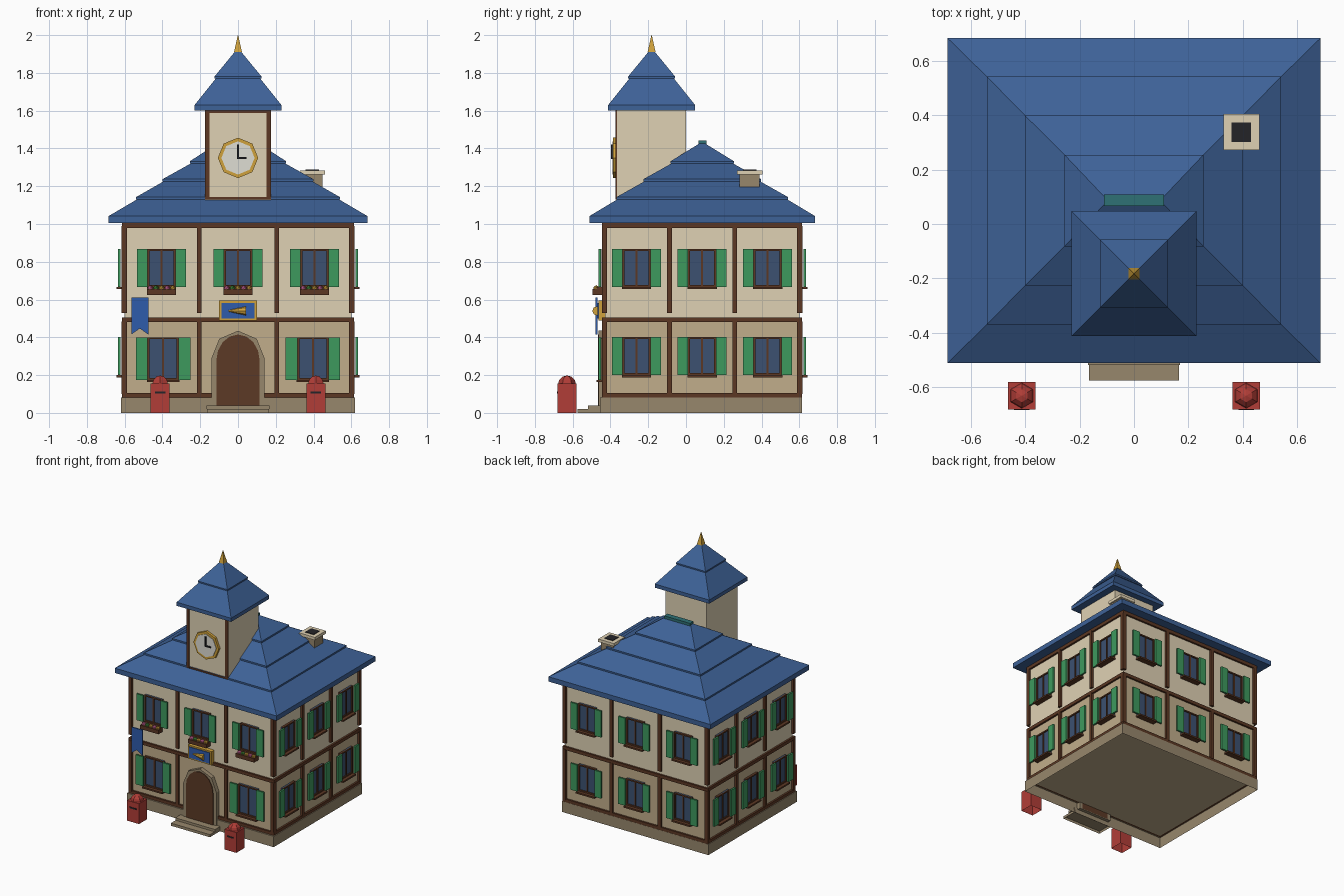
import bpy, bmesh
from math import radians, cos, sin, pi
from mathutils import Matrix, Vector

if "Cube" in bpy.data.objects:
    bpy.data.objects.remove(bpy.data.objects["Cube"])

COL = dict(stone=(150, 134, 108), tan=(192, 172, 138), cream=(222, 208, 178), wood=(92, 58, 40),
           blue=(64, 98, 150), glass=(62, 82, 112), green=(64, 152, 94), red=(176, 64, 58),
           gold=(206, 160, 62), door=(92, 60, 42), dark=(40, 40, 44), white=(222, 220, 210),
           teal=(50, 112, 116), flag=(50, 92, 170), pink=(215, 105, 160), leaf=(70, 140, 60))
parts = {}
CY = 0.085                     # centre of the building in y
I = Matrix.Identity(4)


def part(name, col):
    if name not in parts:
        parts[name] = (bmesh.new(), col)
    return parts[name][0]


def box(name, col, x, y, z, M=I):
    """Box from (min, max) ranges, moved by matrix M."""
    c = Vector(((x[0] + x[1]) / 2, (y[0] + y[1]) / 2, (z[0] + z[1]) / 2))
    s = Matrix.Diagonal((abs(x[1] - x[0]), abs(y[1] - y[0]), z[1] - z[0], 1))
    bmesh.ops.create_cube(part(name, col), size=1, matrix=M @ Matrix.Translation(c) @ s)


def rings(name, col, cx, cy, levels):
    """Solid through stacked rectangles (half_x, half_y, z)."""
    bm = part(name, col)
    R = [[bm.verts.new((cx + sx * a, cy + sy * b, z)) for sx, sy in ((-1, -1), (1, -1), (1, 1), (-1, 1))]
         for a, b, z in levels]
    bm.faces.new(R[0][::-1])
    bm.faces.new(R[-1])
    for p, q in zip(R, R[1:]):
        for i in range(4):
            j = (i + 1) % 4
            bm.faces.new((p[i], p[j], q[j], q[i]))


def plate(name, col, pts, y0, y1):
    """Extrude an x-z outline from y0 to y1."""
    bm = part(name, col)
    f = bm.faces.new([bm.verts.new((x, y0, z)) for x, z in pts])
    g = bmesh.ops.extrude_face_region(bm, geom=[f])['geom']
    bmesh.ops.translate(bm, vec=(0, y1 - y0, 0), verts=[v for v in g if isinstance(v, bmesh.types.BMVert)])


def ngon(r, n, z):
    return [(r * sin(2 * pi * i / n), z + r * cos(2 * pi * i / n)) for i in range(n)]


def arch(rx, z0, zs, rz, n):
    return [(-rx, z0), (rx, z0)] + [(rx * cos(pi * i / n), zs + rz * sin(pi * i / n)) for i in range(n + 1)]


def window(M, u, z0, z1, k=1.0):
    a, b, zc = 0.074 * k, 0.13 * k, (z0 + z1) / 2
    box("window_glass", "glass", (u - a, u + a), (-0.01, 0.005), (z0, z1), M)
    for s in (-1, 1):
        box("window_frames", "wood", (u + s * (a - 0.01), u + s * a), (-0.018, 0), (z0, z1), M)
        box("shutters", "green", (u + s * a, u + s * b), (-0.034, -0.021), (z0, z1), M)
        box("window_frames", "wood", (u - a, u + a), (-0.018, 0),
            ((z1 - 0.01, z1) if s > 0 else (z0, z0 + 0.01)), M)
    box("window_frames", "wood", (u - 0.005, u + 0.005), (-0.016, 0), (z0, z1), M)
    box("window_sills", "wood", (u - a - 0.004, u + a + 0.004), (-0.043, 0), (z0 - 0.012, z0), M)


# Plinth and the two storeys
box("plinth", "stone", (-0.62, 0.62), (-0.455, 0.615), (0, 0.082))
box("ground_floor_walls", "tan", (-0.6, 0.6), (-0.43, 0.6), (0.079, 0.49))
box("upper_floor_walls", "cream", (-0.6, 0.6), (-0.43, 0.6), (0.49, 1.01))

# Timber framing and windows on each of the four sides
for side in range(4):
    half, dist = ((0.6, 0.515), (0.515, 0.6))[side % 2]
    M = (Matrix.Translation((0, CY, 0)) @ Matrix.Rotation(radians(90 * side), 4, 'Z')
         @ Matrix.Translation((0, -dist, 0)))
    for z in ((0.08, 0.105), (0.48, 0.505), (0.98, 1.005)):
        box("timber_rails", "wood", (-half - 0.014, half + 0.014), (-0.014, 0.005), z, M)
    p = 0.205 if side % 2 == 0 else 0.173
    for z in ((0.1, 0.485), (0.53, 0.99)):
        for u in (-half, -p, p, half):
            box("timber_posts", "wood", (u - 0.013, u + 0.013), (-0.016, 0.008), z, M)
    w = 0.405 if side % 2 == 0 else 0.347
    for u in (-w, 0, w):
        window(M, u, 0.667, 0.868)
        if side:
            window(M, u, 0.2, 0.402)
        elif u:
            window(M, u * 0.98, 0.175, 0.4, 1.11)

# Flower boxes under the upper front windows
for u in (-0.405, 0, 0.405):
    box("flower_boxes", "wood", (u - 0.078, u + 0.078), (-0.495, -0.445), (0.625, 0.655))
    for i, c in enumerate(("pink", "leaf", "gold", "pink", "gold")):
        bmesh.ops.create_icosphere(part("flowers_" + c, c), subdivisions=1, radius=0.016,
                                   matrix=Matrix.Translation((u - 0.06 + i * 0.03, -0.475, 0.66)))

# Tiered main roof with ridge cap
T = [(0.685, 0.597, 1.005, 0.037), (0.54, 0.455, 1.13, 0.012), (0.4, 0.312, 1.225, 0.012),
     (0.255, 0.168, 1.32, 0.012), (0.125, 0.03, 1.42, 0)]
for i, (a, b, z, lip) in enumerate(T[:-1]):
    c, d, zt, _ = T[i + 1]
    rings("main_roof", "blue", 0, 0.086, [(a, b, z), (a, b, z + lip), (c - 0.015, d - 0.015, zt + 0.006)])
box("ridge_cap", "teal", (-0.11, 0.11), (0.066, 0.108), (1.415, 1.442))

# Clock tower
box("tower_walls", "cream", (-0.175, 0.175), (-0.367, 0), (1.03, 1.61))
for s in (-1, 1):
    box("tower_timber", "wood", (s * 0.152, s * 0.1755), (-0.372, -0.364), (1.13, 1.605))
for z in ((1.13, 1.142), (1.588, 1.605)):
    box("tower_timber", "wood", (-0.17, 0.17), (-0.3715, -0.364), z)
rings("tower_roof", "blue", 0, -0.182, [(0.23, 0.23, 1.602), (0.23, 0.23, 1.63), (0.11, 0.11, 1.78)])
rings("tower_roof", "blue", 0, -0.182, [(0.125, 0.125, 1.77), (0.125, 0.125, 1.78), (0.006, 0.006, 1.925)])
rings("finial", "gold", 0, -0.182, [(0.021, 0.021, 1.91), (0.001, 0.001, 2.0)])
plate("clock_rim", "gold", ngon(0.107, 8, 1.35), -0.386, -0.36)
plate("clock_face", "white", ngon(0.088, 8, 1.35), -0.39, -0.37)
box("clock_hands", "dark", (-0.005, 0.005), (-0.398, -0.388), (1.345, 1.42))
box("clock_hands", "dark", (-0.005, 0.046), (-0.398, -0.388), (1.345, 1.355))

# Chimney
box("chimney", "stone", (0.342, 0.448), (0.284, 0.39), (1.1, 1.265))
box("chimney_cap", "cream", (0.328, 0.46), (0.271, 0.404), (1.262, 1.284))
box("chimney_flue", "dark", (0.358, 0.43), (0.301, 0.373), (1.27, 1.288))

# Arched door and steps
plate("door_surround", "stone", arch(0.14, 0.03, 0.29, 0.145, 4), -0.462, -0.425)
plate("door", "door", arch(0.115, 0.035, 0.275, 0.14, 8), -0.467, -0.425)
box("lower_step", "stone", (-0.165, 0.165), (-0.575, -0.45), (0, 0.02))
box("upper_step", "stone", (-0.168, 0.168), (-0.518, -0.45), (0.02, 0.038))

# Sign with horn emblem, and swallow-tailed banner
box("sign_frame", "gold", (-0.1, 0.1), (-0.462, -0.43), (0.489, 0.594))
box("sign_panel", "flag", (-0.088, 0.088), (-0.468, -0.45), (0.5, 0.583))
bmesh.ops.create_cone(part("sign_horn", "gold"), cap_ends=True, segments=8, radius1=0.024, radius2=0.004,
                      depth=0.092, matrix=Matrix.Translation((-0.004, -0.472, 0.54)) @ Matrix.Rotation(-pi / 2, 4, 'Y'))
plate("banner", "flag", [(-0.565, 0.61), (-0.565, 0.415), (-0.52, 0.447), (-0.475, 0.415), (-0.475, 0.61)],
      -0.478, -0.468)

# Pair of red boxes by the entrance, with six-sided domes
for x in (-0.412, 0.412):
    box("post_boxes", "red", (x - 0.05, x + 0.05), (-0.68, -0.58), (0, 0.155))
    bmesh.ops.create_uvsphere(part("post_box_domes", "red"), u_segments=6, v_segments=6, radius=0.048,
                              matrix=Matrix.Translation((x, -0.63, 0.15)))
    box("post_box_slots", "dark", (x - 0.028, x + 0.028), (-0.683, -0.67), (0.102, 0.113))

# Parts standing on the ground are open underneath
for name in ("plinth", "lower_step", "upper_step", "post_boxes"):
    bm = parts[name][0]
    low = [f for f in bm.faces if max(v.co.z for v in f.verts) < 0.021]
    if name in ("lower_step", "upper_step"):
        low = [min(bm.faces, key=lambda f: f.calc_center_median().z)]
    bmesh.ops.delete(bm, geom=low, context='FACES_ONLY')

# Turn every collected part into an object
mats = {}
for name, (bm, col) in parts.items():
    bmesh.ops.recalc_face_normals(bm, faces=bm.faces)
    me = bpy.data.meshes.new(name)
    bm.to_mesh(me)
    bm.free()
    if col not in mats:
        mats[col] = bpy.data.materials.new(col)
        mats[col].diffuse_color = [(c / 255) ** 2.2 for c in COL[col]] + [1]
    me.materials.append(mats[col])
    bpy.context.collection.objects.link(bpy.data.objects.new(name, me))

for m in bpy.data.materials:
    if m.users and not m.is_grease_pencil:
        m.use_nodes = True
        m.node_tree.nodes["Principled BSDF"].inputs["Base Color"].default_value = m.diffuse_color
